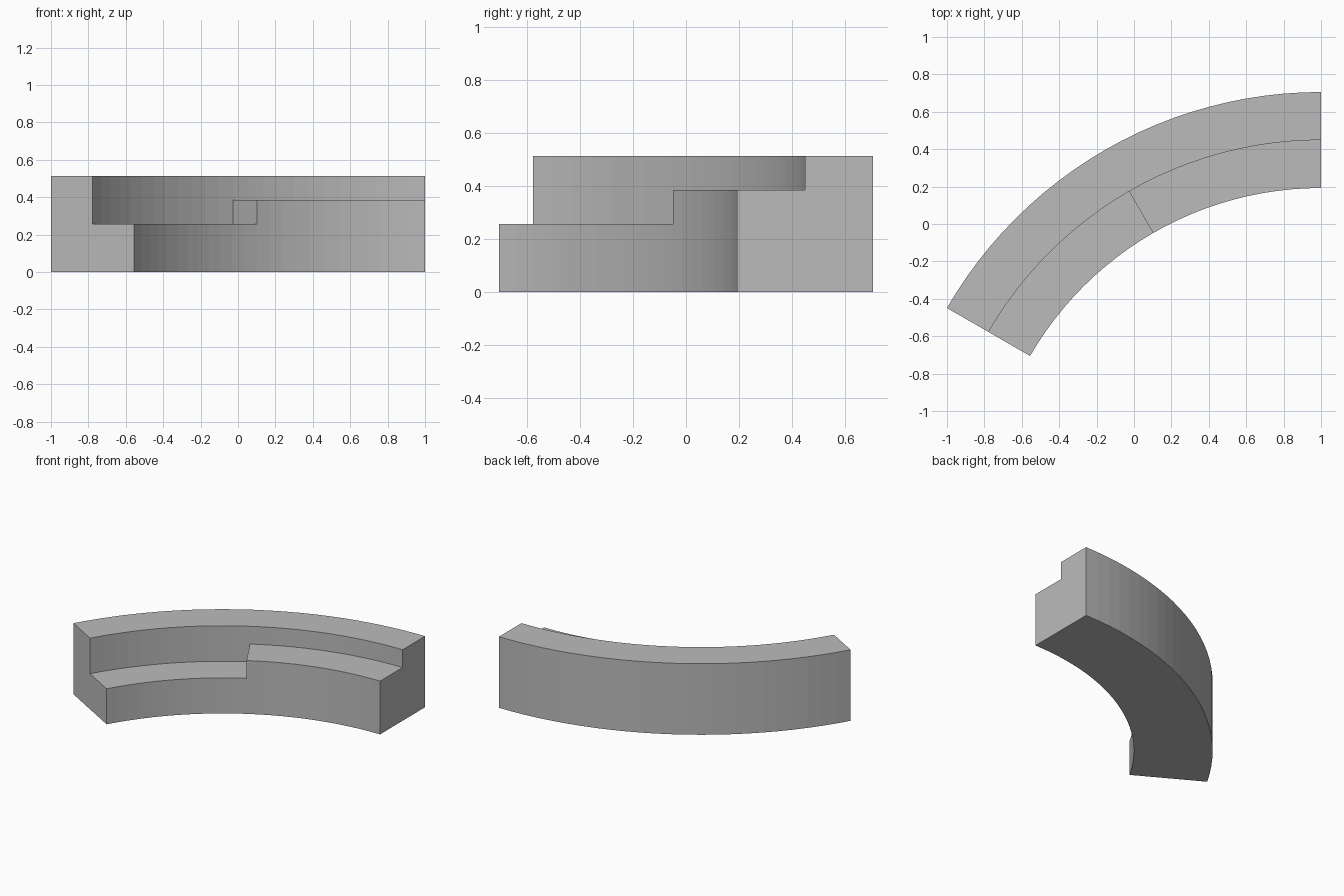
import bpy, bmesh
from math import sin, cos, radians

cube = bpy.data.objects.get("Cube")
if cube:
    bpy.data.objects.remove(cube, do_unlink=True)

# One grey material
grey = bpy.data.materials.new("plain_grey")
grey.use_nodes = True
colour = (0.5, 0.5, 0.5, 1)
grey.diffuse_color = colour
grey.node_tree.nodes["Principled BSDF"].inputs["Base Color"].default_value = colour

U = 2 / (9 * sin(radians(60)))      # module size: outer radius is 9 modules
CENTRE_X, CENTRE_Y = 1.0, -6.25 * U
SEGMENTS = 12                       # per 30 degree half

# Stepped cross-sections as (radius, height); only one corner differs
BODY = [(7, 0), (9, 0), (9, 2), (8, 2), (8, 1.5)]
HIGH_LEDGE = BODY + [(7, 1.5), (7, 1)]
LOW_LEDGE = BODY + [(8, 1), (7, 1)]


def section(bm, profile, degrees):
    a = radians(degrees)
    return [bm.verts.new((CENTRE_X - r * U * sin(a), CENTRE_Y + r * U * cos(a), z * U))
            for r, z in profile]


def sweep(bm, profile, start, end):
    rings = [section(bm, profile, start + (end - start) * i / SEGMENTS)
             for i in range(SEGMENTS + 1)]
    n = len(profile)
    for a, b in zip(rings, rings[1:]):
        for i in range(n):
            j = (i + 1) % n
            bm.faces.new((a[i], a[j], b[j], b[i]))
    return rings[0], rings[-1]


# Curved block: high ledge on one half, low ledge on the other
bm = bmesh.new()
first, _ = sweep(bm, HIGH_LEDGE, 0, 30)
_, last = sweep(bm, LOW_LEDGE, 30, 60)
bm.faces.new(first)
bm.faces.new(last)

# Riser between the two ledges
bm.faces.new(section(bm, [(7, 1), (8, 1), (8, 1.5), (7, 1.5)], 30))

bmesh.ops.remove_doubles(bm, verts=bm.verts, dist=0.0001)
bmesh.ops.recalc_face_normals(bm, faces=bm.faces)
mesh = bpy.data.meshes.new("curved_stepped_block")
bm.to_mesh(mesh)
bm.free()
mesh.materials.append(grey)
block = bpy.data.objects.new("curved_stepped_block", mesh)
bpy.context.collection.objects.link(block)
